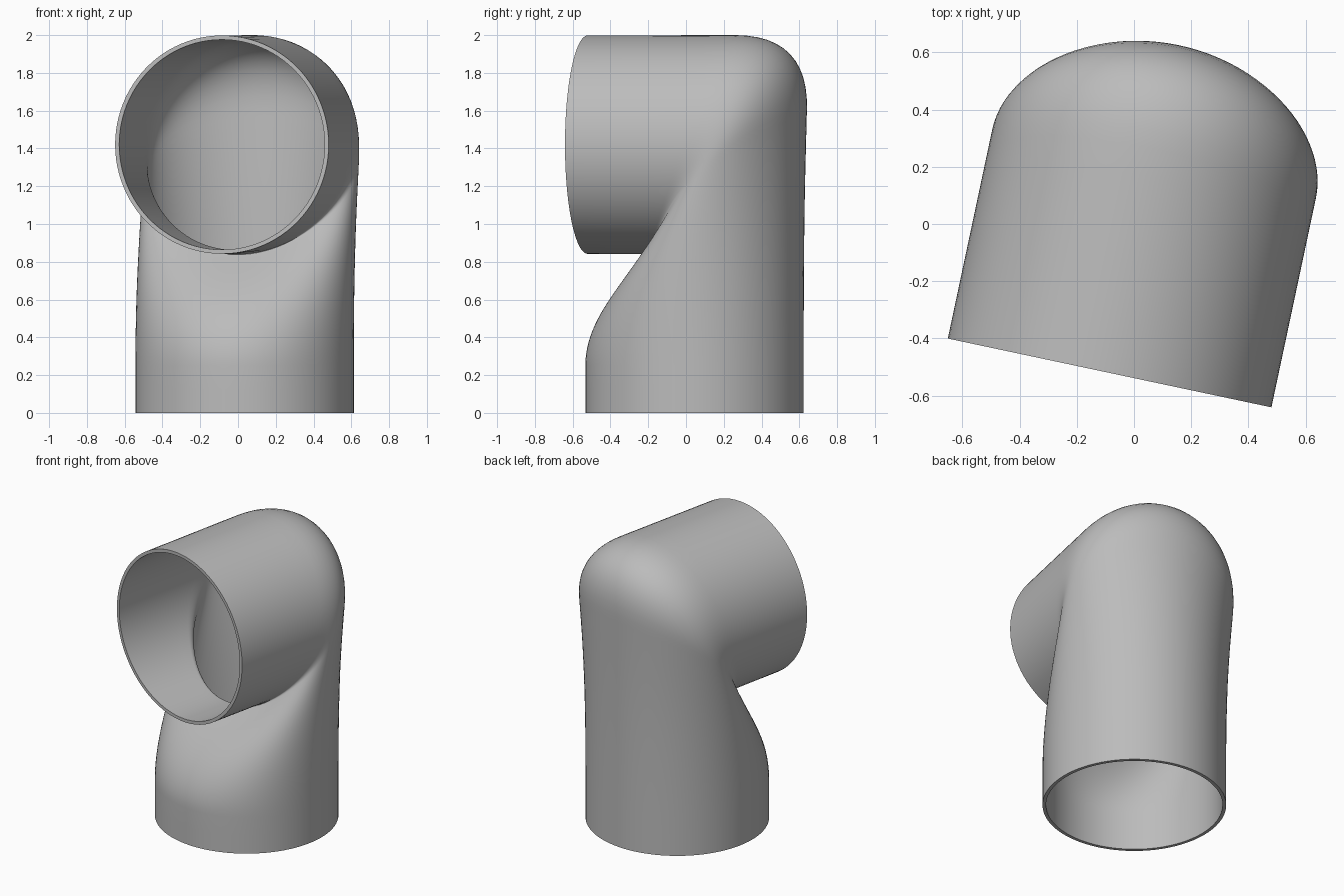
import bpy, bmesh, math
from mathutils import Vector

cube = bpy.data.objects.get("Cube")
if cube:
    bpy.data.objects.remove(cube, do_unlink=True)

RADIUS = 0.578
WALL = 0.022
SIDES = 96
AXIS_HEIGHT = 1.42
TURN = math.radians(12)
CENTRE = Vector((0.035, 0.045, 0))
FORWARD = Vector((-math.sin(TURN), -math.cos(TURN), 0))
SIDEWAYS = Vector((math.cos(TURN), -math.sin(TURN), 0))


def bezier(points, t):
    """Point on a Bezier curve of any degree."""
    while len(points) > 1:
        points = [a.lerp(b, t) for a, b in zip(points, points[1:])]
    return points[0]


def wall_profile(angle):
    """Line up the leg, round the bend and out to the mouth, as (forward, height)."""
    c = math.cos(angle)
    foot = Vector((RADIUS * c, 0))
    start = Vector((RADIUS * c, 0.25))
    mitre = Vector((-0.2 + 0.4 * c, AXIS_HEIGHT - 0.58 * c))
    mouth = Vector((RADIUS, AXIS_HEIGHT - RADIUS * c))
    rise = mitre.y - start.y
    handle = Vector(((start.x - mitre.x) * 0.37, -0.23 * rise))
    # The bend is tight at the throat and wide at the back
    fillet = 0.01 + 0.37 * ((1 - c) / 2) ** 1.5
    bend_in = mitre + handle.normalized() * fillet
    bend_out = mitre + Vector((fillet, 0))
    leg = [start, start + Vector((0, 0.43 * rise)), bend_in + handle, bend_in]
    line = [foot, foot.lerp(start, 0.5)]
    line += [bezier(leg, i / 24) for i in range(24)]
    line += [bezier([bend_in, mitre, bend_out], i / 12) for i in range(12)]
    line += [bend_out.lerp(mouth, i / 8) for i in range(9)]
    return line


# Elbow skin: one profile per side, joined around the pipe
bm = bmesh.new()
columns = []
for i in range(SIDES):
    angle = 2 * math.pi * i / SIDES
    across = SIDEWAYS * (RADIUS * math.sin(angle))
    columns.append([bm.verts.new(CENTRE + FORWARD * p.x + across + Vector((0, 0, p.y)))
                    for p in wall_profile(angle)])
for i, a in enumerate(columns):
    b = columns[(i + 1) % SIDES]
    for j in range(len(a) - 1):
        bm.faces.new((a[j], b[j], b[j + 1], a[j + 1]))
mesh = bpy.data.meshes.new("pipe_elbow")
bm.to_mesh(mesh)
bm.free()
elbow = bpy.data.objects.new("pipe_elbow", mesh)
bpy.context.collection.objects.link(elbow)

# Grey material
grey = bpy.data.materials.new("plain_grey")
grey.use_nodes = True
colour = (0.5, 0.5, 0.5, 1)
grey.diffuse_color = colour
grey.node_tree.nodes["Principled BSDF"].inputs["Base Color"].default_value = colour
mesh.materials.append(grey)

# Wall thickness, open at both ends
shell = elbow.modifiers.new("wall", 'SOLIDIFY')
shell.thickness = WALL
shell.offset = -1

bpy.ops.object.select_all(action='DESELECT')
elbow.select_set(True)
bpy.context.view_layer.objects.active = elbow
bpy.ops.object.modifier_apply(modifier=shell.name)
bpy.ops.object.shade_smooth_by_angle(angle=math.radians(40))
